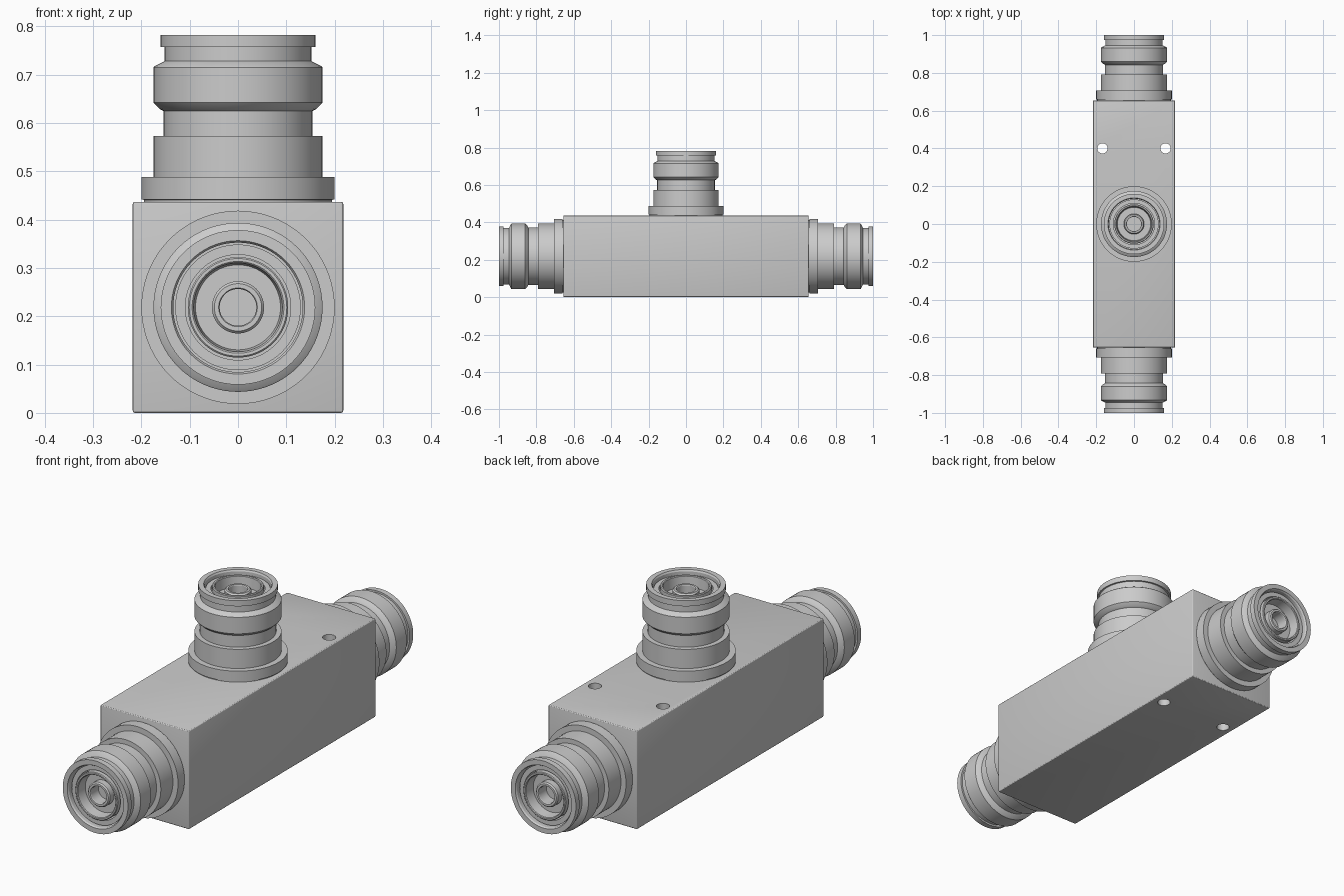
import bpy, bmesh, math
from mathutils import Vector, Matrix

if "Cube" in bpy.data.objects:
    bpy.data.objects.remove(bpy.data.objects["Cube"])

HW, HL, H = 0.218, 0.655, 0.437      # body half width, half length, height
MID = H / 2


def add_object(name, bm):
    bmesh.ops.recalc_face_normals(bm, faces=bm.faces)
    mesh = bpy.data.meshes.new(name)
    bm.to_mesh(mesh)
    bm.free()
    ob = bpy.data.objects.new(name, mesh)
    bpy.context.collection.objects.link(ob)
    return ob


def select(ob):
    bpy.ops.object.select_all(action='DESELECT')
    ob.select_set(True)
    bpy.context.view_layer.objects.active = ob


def smooth(ob):
    select(ob)
    bpy.ops.object.shade_smooth_by_angle(angle=math.radians(25))


def lathe(name, profile, matrix, steps=72):
    """Revolve (radius, height) points around z, then place with matrix."""
    bm = bmesh.new()
    verts = [bm.verts.new((r, 0, h)) for r, h in profile]
    edges = [bm.edges.new(p) for p in zip(verts, verts[1:])]
    bmesh.ops.spin(bm, geom=verts + edges, cent=(0, 0, 0), axis=(0, 0, 1),
                   angle=math.tau, steps=steps, use_merge=True)
    bmesh.ops.remove_doubles(bm, verts=bm.verts, dist=1e-5)
    bm.transform(matrix)
    ob = add_object(name, bm)
    smooth(ob)
    return ob


# Rectangular body with slightly softened edges
bm = bmesh.new()
bmesh.ops.create_cube(bm, size=1)
bm.transform(Matrix.Translation((0, 0, MID)) @ Matrix.Diagonal((2 * HW, 2 * HL, H, 1)))
bmesh.ops.bevel(bm, geom=bm.edges[:], offset=0.005, segments=3, profile=0.5, affect='EDGES')
body = add_object("body", bm)

# Two mounting holes right through the body
for side in (-1, 1):
    bm = bmesh.new()
    bmesh.ops.create_cone(bm, cap_ends=True, segments=40, radius1=0.027, radius2=0.027,
                          depth=1, matrix=Matrix.Translation((side * 0.167, 0.40, MID)))
    cutter = add_object("hole_cutter", bm)
    cutter.hide_render = True
    mod = body.modifiers.new("hole", 'BOOLEAN')
    mod.object = cutter
    mod.operation = 'DIFFERENCE'
    mod.solver = 'EXACT'
    select(body)
    bpy.ops.object.modifier_apply(modifier=mod.name)
    bpy.data.objects.remove(cutter)
smooth(body)

# Connector profiles, heights measured from the body face
shell = [(0, -0.004), (0.195, -0.004), (0.195, 0.004), (0.200, 0.005), (0.200, 0.051),
         (0.175, 0.051), (0.175, 0.136), (0.154, 0.136), (0.154, 0.188), (0.162, 0.192),
         (0.175, 0.205), (0.175, 0.278), (0.172, 0.281), (0.152, 0.291), (0.152, 0.320),
         (0.160, 0.320), (0.160, 0.345), (0.138, 0.345), (0.134, 0.338), (0.134, 0.280),
         (0.130, 0.280), (0.130, 0.325), (0.109, 0.325), (0.109, 0.270), (0.104, 0.270),
         (0.104, 0.336), (0.101, 0.339), (0.095, 0.339), (0.092, 0.336),
         (0.088, 0.290), (0, 0.290)]
contact = [(0, 0.285), (0.054, 0.285), (0.054, 0.318), (0.049, 0.324),
           (0.040, 0.324), (0.038, 0.321), (0.038, 0.270), (0, 0.270)]

# Three identical connectors: top, front, back
ports = {
    "top": Matrix.Translation((0, 0, H)),
    "front": Matrix.Translation((0, -HL, MID)) @ Matrix.Rotation(math.pi / 2, 4, 'X'),
    "back": Matrix.Translation((0, HL, MID)) @ Matrix.Rotation(-math.pi / 2, 4, 'X'),
}
# The shell's floor is opened under the contact so its bore stays visible
shell[-1] = (0.052, 0.290)
for place, matrix in ports.items():
    lathe(place + "_connector_shell", shell, matrix)
    lathe(place + "_centre_contact", contact[1:], matrix)
